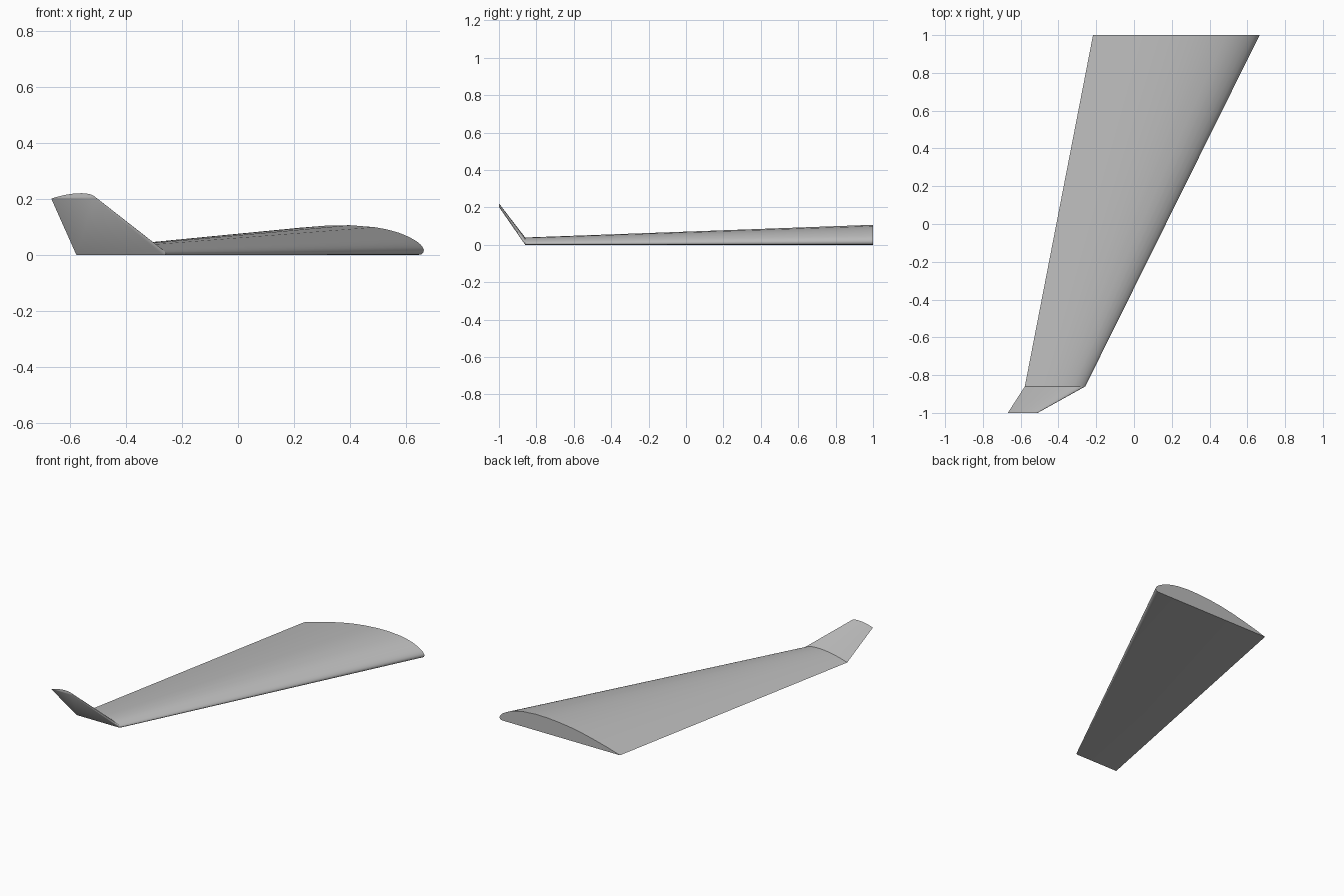
import bpy
import math

cube = bpy.data.objects.get("Cube")
if cube:
    bpy.data.objects.remove(cube, do_unlink=True)

# Plain grey paint
paint = bpy.data.materials.new("light_grey")
paint.use_nodes = True
GREY = (0.5, 0.5, 0.5, 1)
paint.diffuse_color = GREY
paint.node_tree.nodes["Principled BSDF"].inputs["Base Color"].default_value = GREY

# Flat-bottomed aerofoil as fractions of the chord, measured from the nose
UPPER = [(1, 0), (.9, .03), (.8, .056), (.7, .079), (.6, .098), (.5, .111),
         (.4, .119), (.3, .121), (.2, .113), (.15, .104), (.1, .09), (.06, .073),
         (.03, .056), (.015, .044), (.005, .032), (0, .02)]
LOWER = [(.003, .009), (.012, .002), (.03, 0)]


def section(nose_x, tail_x, y, z):
    chord = nose_x - tail_x
    return [(nose_x - u * chord, y, z + h * chord) for u, h in UPPER + LOWER]


def loft(name, inner, outer, cap_inner, cap_outer):
    """Skin two sections, closing the chosen ends."""
    n = len(inner)
    faces = []
    for i in range(n):
        j = (i + 1) % n
        faces.append((n + i, n + j, j, i))
    if cap_inner:
        faces.append(tuple(range(n)))
    if cap_outer:
        faces.append(tuple(reversed(range(n, 2 * n))))
    mesh = bpy.data.meshes.new(name)
    mesh.from_pydata(inner + outer, [], faces)
    mesh.materials.append(paint)
    obj = bpy.data.objects.new(name, mesh)
    bpy.context.collection.objects.link(obj)
    bpy.ops.object.select_all(action="DESELECT")
    obj.select_set(True)
    bpy.context.view_layer.objects.active = obj
    bpy.ops.object.shade_smooth_by_angle(angle=math.radians(45))


# Tapered swept wing and its raised tip
root = section(.665, -.217, 1, 0)
bend = section(-.258, -.578, -.86, 0)
tip = section(-.51, -.668, -1, .202)
loft("wing", root, bend, True, False)
loft("winglet", bend, tip, False, True)
